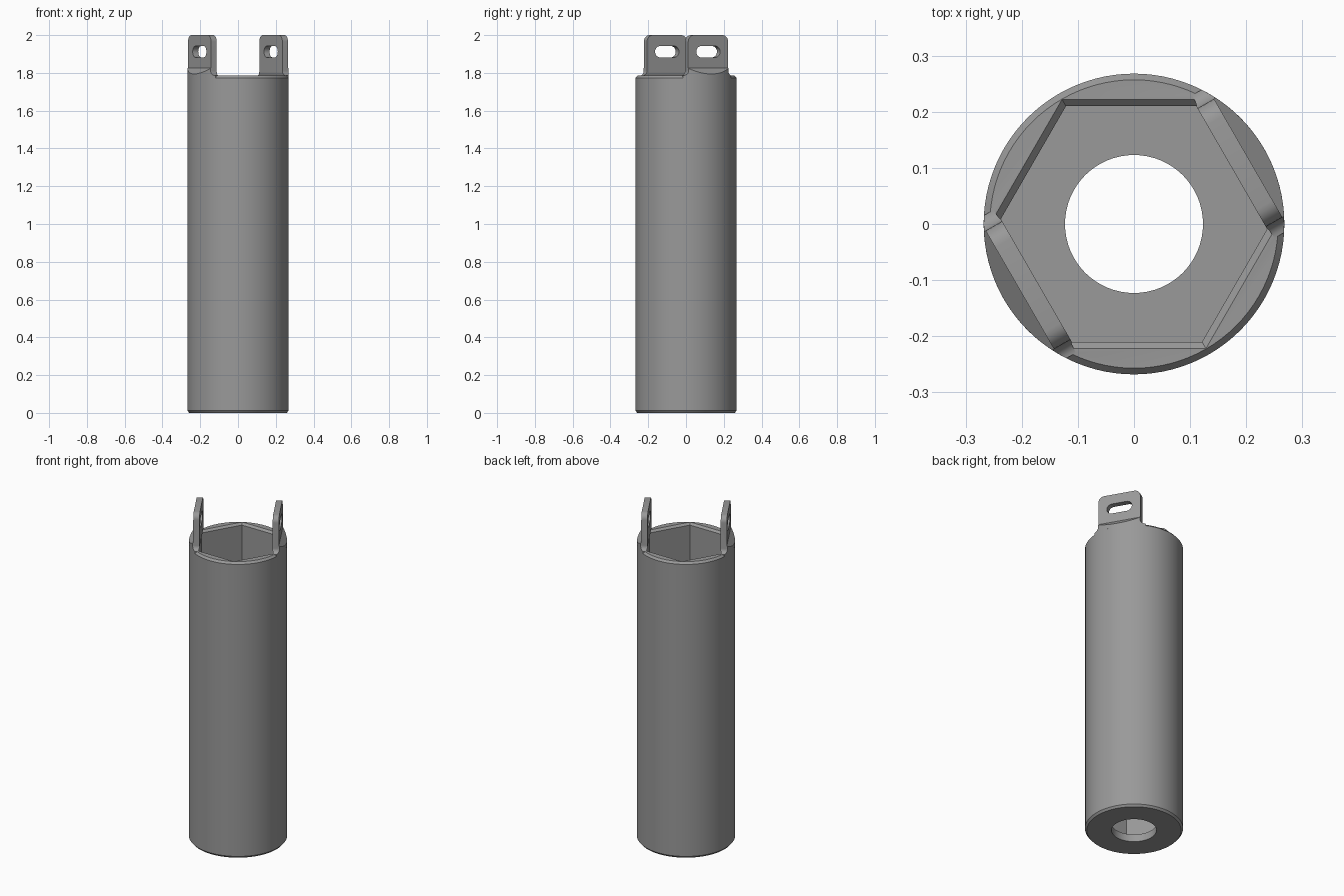
import bpy, bmesh, math
from mathutils import Vector, Matrix

if "Cube" in bpy.data.objects:
    bpy.data.objects.remove(bpy.data.objects["Cube"])

R, RIM, TOP = 0.268, 1.786, 2.0
SEG = 96

grey = bpy.data.materials.new("plain grey")
grey.diffuse_color = (0.32, 0.32, 0.32, 1)
grey.use_nodes = True
grey.node_tree.nodes["Principled BSDF"].inputs["Base Color"].default_value = grey.diffuse_color


def to_object(name, bm):
    bmesh.ops.recalc_face_normals(bm, faces=bm.faces)
    me = bpy.data.meshes.new(name)
    bm.to_mesh(me)
    bm.free()
    me.materials.append(grey)
    ob = bpy.data.objects.new(name, me)
    bpy.context.collection.objects.link(ob)
    return ob


def stack(name, rings, n):
    """Closed solid from (radius, z) rings with n sides, a vertex on +x."""
    bm = bmesh.new()
    loops = [[bm.verts.new((r * math.cos(2 * math.pi * i / n),
                            r * math.sin(2 * math.pi * i / n), z)) for i in range(n)]
             for r, z in rings]
    for a, b in zip(loops, loops[1:]):
        for i in range(n):
            j = (i + 1) % n
            bm.faces.new((a[i], a[j], b[j], b[i]))
    bm.faces.new(loops[0])
    bm.faces.new(loops[-1])
    return to_object(name, bm)


def prism(name, pts, direction, frame):
    """Extrude a closed outline of local points, then place it by frame."""
    bm = bmesh.new()
    f = bm.faces.new([bm.verts.new(p) for p in pts])
    res = bmesh.ops.extrude_face_region(bm, geom=[f])
    bmesh.ops.translate(bm, vec=Vector(direction),
                        verts=[v for v in res["geom"] if isinstance(v, bmesh.types.BMVert)])
    bm.transform(frame)
    return to_object(name, bm)


def boolean(ob, other, op):
    m = ob.modifiers.new("cut", 'BOOLEAN')
    m.operation, m.solver, m.object = op, 'EXACT', other
    bpy.context.view_layer.objects.active = ob
    bpy.ops.object.modifier_apply(modifier=m.name)
    bpy.data.objects.remove(other)


def arc(cx, cz, r, a0, a1, n=6):
    return [(cx + r * math.cos(math.radians(a0 + (a1 - a0) * i / n)),
             cz + r * math.sin(math.radians(a0 + (a1 - a0) * i / n))) for i in range(n + 1)]


# Round tube with chamfered ends
tube = stack("tube_body", [(R - .01, 0), (R, .012), (R, RIM - .012), (R - .011, RIM)], SEG)

# Hexagonal bore with a chamfered mouth, and the round hole in the floor
c = 1 / math.cos(math.pi / 6)
boolean(tube, stack("bore", [(.21 * c, .045), (.21 * c, RIM - .012),
                             (.222 * c, RIM), (.222 * c, RIM + .1)], 6), 'DIFFERENCE')
boolean(tube, stack("floor_hole", [(.123, -.1), (.123, .2)], 64), 'DIFFERENCE')

# Lug outline seen face-on: rounded top corners, flared foot
W, F, C = .122, .025, .035
half = [(W + F, 1.75)] + arc(W + F, RIM + F, F, 270, 180) + arc(W - C, TOP - C, C, 0, 90)
outline = half + [(-t, z) for t, z in reversed(half)]
# Lug section seen edge-on: flat plate with a sloped shoulder
section = [(.213, 1.75), (.201, 1.80), (.201, 2.1), (.235, 2.1),
           (.235, 1.827), (.30, 1.762), (.30, 1.75)]
# Slot through the lug
SW, SR, SZ = .073, .03, 1.912
slot = arc(SW - SR, SZ, SR, -90, 90, 12) + arc(-SW + SR, SZ, SR, 90, 270, 12)

# Two lugs on opposite flats; local x points outward, local y runs along the flat
for angle in (30, 210):
    frame = Matrix.Rotation(math.radians(angle), 4, 'Z')
    lug = prism("lug", [(.18, t, z) for t, z in outline], (.12, 0, 0), frame)
    boolean(lug, prism("section", [(d, -.2, z) for d, z in section], (0, .4, 0), frame),
            'INTERSECT')
    boolean(lug, stack("clip", [(R - .0001, 1.6), (R - .0001, 2.2)], SEG), 'INTERSECT')
    boolean(lug, prism("slot", [(.1, t, z) for t, z in slot], (.3, 0, 0), frame),
            'DIFFERENCE')
    boolean(tube, lug, 'UNION')

# Smooth round surfaces, crisp edges
bpy.ops.object.select_all(action='DESELECT')
tube.select_set(True)
bpy.context.view_layer.objects.active = tube
bpy.ops.object.shade_smooth_by_angle(angle=math.radians(25))
